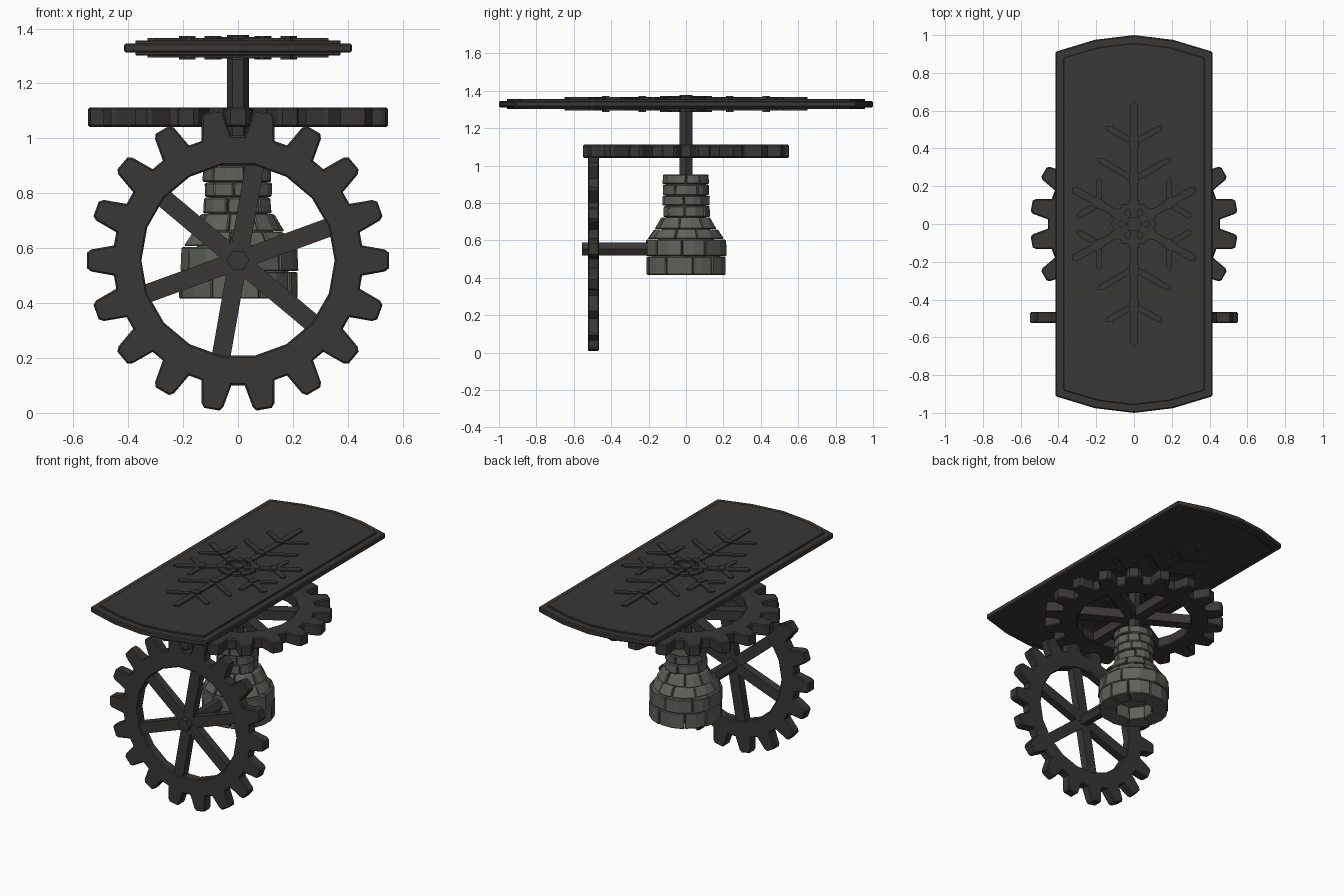
import bpy, bmesh, random
from math import sin, cos, pi, radians
from mathutils import Matrix, Vector

if "Cube" in bpy.data.objects:
    bpy.data.objects.remove(bpy.data.objects["Cube"])

random.seed(4)


def material(name, col):
    m = bpy.data.materials.new(name)
    m.diffuse_color = (*col, 1)
    m.use_nodes = True
    m.node_tree.nodes["Principled BSDF"].inputs["Base Color"].default_value = m.diffuse_color
    return m


IRON = material("dark_iron", (0.042, 0.038, 0.036))
STONE = material("grey_stone", (0.115, 0.12, 0.102))


def finish(bm, name, mat, bevel=0):
    bmesh.ops.recalc_face_normals(bm, faces=bm.faces)
    me = bpy.data.meshes.new(name)
    bm.to_mesh(me)
    bm.free()
    me.materials.append(mat)
    ob = bpy.data.objects.new(name, me)
    bpy.context.collection.objects.link(ob)
    if bevel:
        b = ob.modifiers.new("bevel", 'BEVEL')
        b.width, b.segments = bevel, 1
    return ob


def prism(bm, pts, z0, z1, mat=Matrix()):
    n = len(pts)
    lo = [bm.verts.new(mat @ Vector((x, y, z0))) for x, y in pts]
    hi = [bm.verts.new(mat @ Vector((x, y, z1))) for x, y in pts]
    bm.faces.new(lo[::-1])
    bm.faces.new(hi)
    for i in range(n):
        j = (i + 1) % n
        bm.faces.new((lo[i], lo[j], hi[j], hi[i]))


def polar(r, deg):
    return r * cos(radians(deg)), r * sin(radians(deg))


def gear(name, half, phase):
    # toothed ring: outline plus hole as a filled 2D curve
    tooth = [(0.452, -0.055), (0.535, -0.04), (0.55, -0.028),
             (0.55, 0.028), (0.535, 0.04), (0.452, 0.055)]
    outer = []
    for i in range(18):
        c, s = polar(1, i * 20 + phase)
        outer += [(x * c - y * s, x * s + y * c) for x, y in tooth]
    inner = [polar(0.352, i * 20 + phase) for i in range(18)]
    cu = bpy.data.curves.new(name, 'CURVE')
    cu.dimensions, cu.fill_mode = '2D', 'BOTH'
    for pts in (outer, inner):
        sp = cu.splines.new('POLY')
        sp.points.add(len(pts) - 1)
        for p, (x, y) in zip(sp.points, pts):
            p.co = (x, y, 0, 1)
        sp.use_cyclic_u = True
    cu.extrude, cu.bevel_depth, cu.bevel_resolution, cu.offset = half - 0.006, 0.006, 0, -0.006
    tmp = bpy.data.objects.new(name + "_curve", cu)
    bpy.context.collection.objects.link(tmp)
    bpy.context.view_layer.update()
    me = bpy.data.meshes.new_from_object(tmp.evaluated_get(bpy.context.evaluated_depsgraph_get()))
    bpy.data.objects.remove(tmp)
    bm = bmesh.new()
    bm.from_mesh(me)
    for p in bm.faces:
        p.smooth = False
    bmesh.ops.remove_doubles(bm, verts=bm.verts, dist=0.0001)
    # three bars across make six spokes
    for k in range(3):
        rot = Matrix.Rotation(radians(phase + 20 + 60 * k), 4, 'Z')
        prism(bm, [(-0.38, -0.034), (0.38, -0.034), (0.38, 0.034), (-0.38, 0.034)],
              -half + 0.004 + k * 0.0005, half - 0.004 - k * 0.0005, rot)
    return finish(bm, name, IRON)


# gears
g = gear("upright_gear", 0.03, 0)
g.location = (0, -0.495, 0.555)
g.rotation_euler = (pi / 2, 0, 0)
gear("flat_gear", 0.035, 10).location = (0, 0, 1.077)

# hexagonal shafts
hexagon = [polar(0.04, i * 60) for i in range(6)]
bm = bmesh.new()
prism(bm, hexagon, 0.6, 1.377)
finish(bm, "vertical_shaft", IRON)
bm = bmesh.new()
prism(bm, hexagon, 0.1, 0.555, Matrix.Translation((0, 0, 0.555)) @ Matrix.Rotation(pi / 2, 4, 'X'))
finish(bm, "horizontal_shaft", IRON)


# table plate: wide rim and thicker inset body, curved ends
def plate(w, y_corner, y_mid, y_end):
    half = [(w, y_corner), (w / 2, y_mid), (0, y_end), (-w / 2, y_mid), (-w, y_corner)]
    return half + [(-x, -y) for x, y in half]


bm = bmesh.new()
prism(bm, plate(0.415, 0.912, 0.975, 1.0), 1.312, 1.346)
finish(bm, "plate_rim", IRON, 0.006)
bm = bmesh.new()
prism(bm, plate(0.374, 0.88, 0.935, 0.957), 1.302, 1.357)
finish(bm, "plate_body", IRON, 0.003)

# snowflake relief, showing on both faces of the plate
bm = bmesh.new()


def bar(x, y, deg, length, w, h):
    m = Matrix.Translation((x, y, 1.33)) @ Matrix.Rotation(radians(deg), 4, 'Z')
    prism(bm, [(0, -w), (length - w, -w), (length, 0), (length - w, w), (0, w)], -h, h, m)


for k in range(6):
    a = 30 + 60 * k
    upright = k % 3 == 1
    bar(0, 0, a, 0.65 if upright else 0.38, 0.02, 0.036)
    nodes = [(0.235, 0.22), (0.43, 0.17)] if upright else [(0.213, 0.14)]
    for r, length in nodes:
        x, y = polar(r, a)
        for s in (-60, 60):
            bar(x, y, a + s, length, 0.016, 0.035)
    # raised studs where bars cross
    for r in [0.105] + [n[0] for n in nodes]:
        m = Matrix.Translation((0, 0, 1.33)) @ Matrix.Rotation(radians(a), 4, 'Z')
        prism(bm, [(r - 0.02, -0.026), (r + 0.02, -0.026), (r + 0.02, 0.026), (r - 0.02, 0.026)],
              -0.042, 0.043, m)
    # hexagonal hub ring
    ring = [polar(0.085, a - 30), polar(0.122, a - 30), polar(0.122, a + 30), polar(0.085, a + 30)]
    prism(bm, ring, 1.29, 1.37)
finish(bm, "snowflake_relief", IRON)

# stone pedestal: courses of wedge-shaped blocks (z0, z1, r0, r1, count)
courses = [(0.415, 0.515, 0.213, 0.213, 9), (0.515, 0.605, 0.215, 0.213, 8),
           (0.607, 0.66, 0.203, 0.168, 9), (0.66, 0.725, 0.165, 0.13, 8),
           (0.725, 0.785, 0.126, 0.122, 7), (0.785, 0.84, 0.124, 0.124, 8),
           (0.84, 0.9, 0.123, 0.122, 7), (0.9, 0.954, 0.123, 0.12, 8)]
bm = bmesh.new()
for z0, z1, r0, r1, n in courses:
    start = random.uniform(0, 360)
    cuts = [start + (i + random.uniform(-0.22, 0.22)) * 360 / n for i in range(n)]
    cuts.append(cuts[0] + 360)
    for a0, a1 in zip(cuts, cuts[1:]):
        j = random.uniform(-0.005, 0.006)
        gap = 0.4
        rows = []
        for z, r in ((z0 + 0.001, r0), (z1 - 0.001, r1)):
            outer = [polar(r + j, a) for a in (a0 + gap, (a0 + a1) / 2, a1 - gap)]
            inner = [polar(max(r - 0.1, 0.04), a) for a in (a1 - gap, a0 + gap)]
            rows.append([bm.verts.new((x + random.uniform(-.002, .002), y + random.uniform(-.002, .002),
                                       z)) for x, y in outer + inner])
        lo, hi = rows
        bm.faces.new(lo[::-1])
        bm.faces.new(hi)
        for i in range(5):
            k = (i + 1) % 5
            bm.faces.new((lo[i], lo[k], hi[k], hi[i]))
finish(bm, "stone_pedestal", STONE, 0.005)

# mortar core behind the blocks
bm = bmesh.new()
bmesh.ops.create_cone(bm, cap_ends=True, segments=12, radius1=0.19, radius2=0.105, depth=0.22,
                      matrix=Matrix.Translation((0, 0, 0.61)))
bmesh.ops.create_cone(bm, cap_ends=True, segments=12, radius1=0.108, radius2=0.108, depth=0.25,
                      matrix=Matrix.Translation((0, 0, 0.815)))
finish(bm, "mortar_core", STONE)
